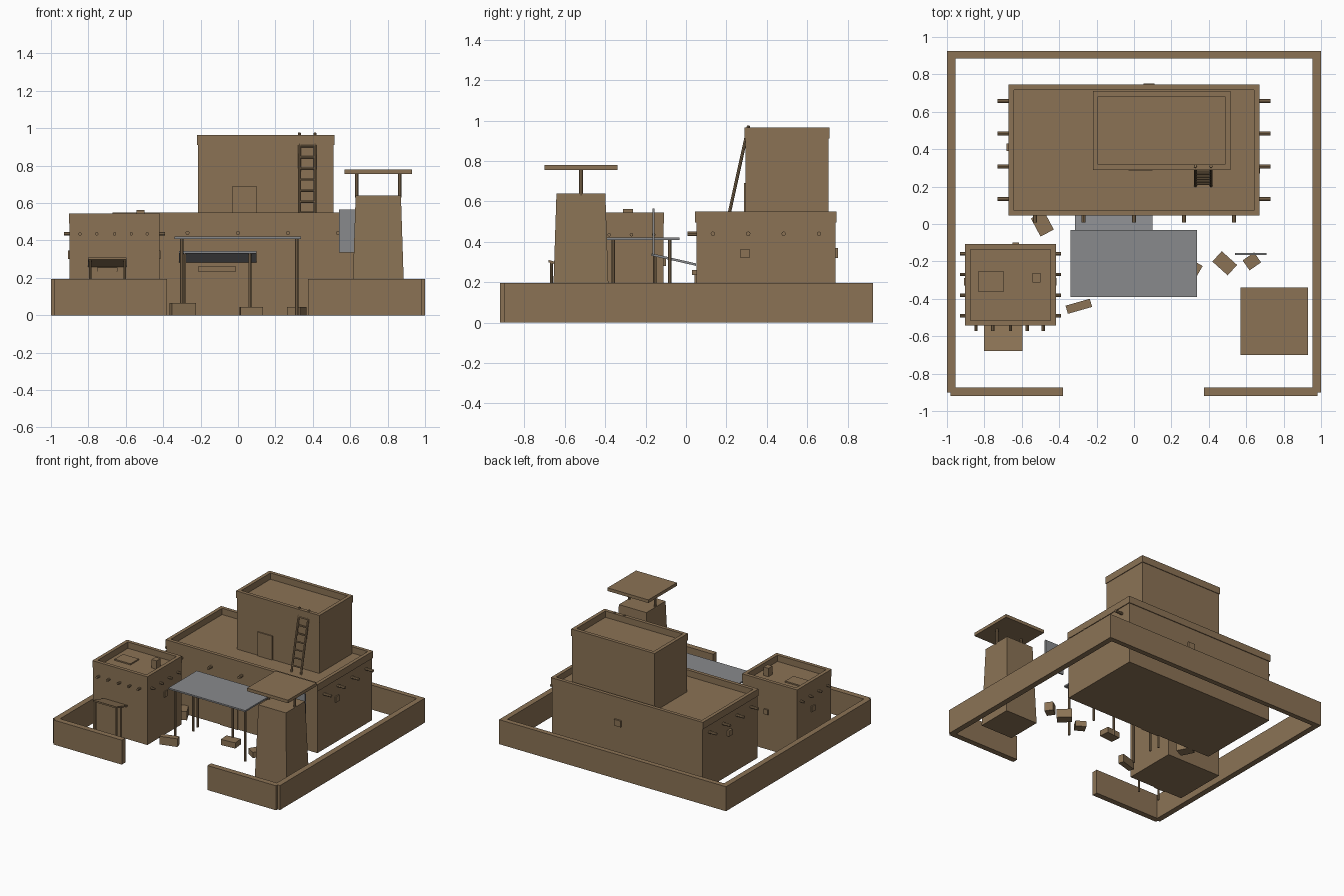
import bpy, bmesh, math
from mathutils import Matrix, Vector

if "Cube" in bpy.data.objects:
    bpy.data.objects.remove(bpy.data.objects["Cube"])


def material(name, rgb):
    m = bpy.data.materials.new(name)
    m.diffuse_color = (*rgb, 1)
    m.use_nodes = True
    m.node_tree.nodes["Principled BSDF"].inputs["Base Color"].default_value = m.diffuse_color
    return m


CLAY = material("mud_brown", (0.258, 0.171, 0.091))
METAL = material("sheet_grey", (0.25, 0.255, 0.265))


def finish(name, bm, mat):
    bmesh.ops.recalc_face_normals(bm, faces=bm.faces)
    me = bpy.data.meshes.new(name)
    bm.to_mesh(me)
    bm.free()
    me.materials.append(mat)
    ob = bpy.data.objects.new(name, me)
    bpy.context.collection.objects.link(ob)
    return ob


def boxes(name, ranges, mat=CLAY):
    """One object from several (x0, x1, y0, y1, z0, z1) boxes."""
    bm = bmesh.new()
    for x0, x1, y0, y1, z0, z1 in ranges:
        bmesh.ops.create_cube(bm, size=1, matrix=Matrix.Translation(
            ((x0 + x1) / 2, (y0 + y1) / 2, (z0 + z1) / 2))
            @ Matrix.Diagonal((x1 - x0, y1 - y0, z1 - z0, 1)))
    return finish(name, bm, mat)


def rods(name, ends, r, mat=CLAY, sides=8):
    """Cylinders between pairs of points."""
    bm = bmesh.new()
    for a, b in ends:
        a, b = Vector(a), Vector(b)
        rot = (b - a).to_track_quat('Z', 'Y').to_matrix().to_4x4()
        bmesh.ops.create_cone(bm, cap_ends=True, segments=sides, radius1=r, radius2=r,
                              depth=(b - a).length,
                              matrix=Matrix.Translation((a + b) / 2) @ rot)
    return finish(name, bm, mat)


def sloped_sheet(name, x0, x1, outer, inner, t, mat):
    """Thin sheet whose (y, z) edges are given."""
    bm = bmesh.new()
    vs = [bm.verts.new((x0, y, z)) for y, z in
          (outer, inner, (inner[0], inner[1] - t), (outer[0], outer[1] - t))]
    f = bm.faces.new(vs)
    ext = bmesh.ops.extrude_face_region(bm, geom=[f])
    bmesh.ops.translate(bm, vec=(x1 - x0, 0, 0),
                        verts=[v for v in ext['geom'] if isinstance(v, bmesh.types.BMVert)])
    return finish(name, bm, mat)


def building(name, x0, x1, y0, y1, z0, roof, top, lip=0.012, w=0.028):
    """Flat-roofed block with a slightly overhanging parapet."""
    boxes(name + "_body", [(x0 + lip, x1 - lip, y0 + lip, y1 - lip, z0, roof)])
    boxes(name + "_parapet", [
        (x0, x1, y0, y0 + w, roof - 0.005, top), (x0, x1, y1 - w, y1, roof - 0.005, top),
        (x0, x0 + w, y0 + w, y1 - w, roof - 0.005, top),
        (x1 - w, x1, y0 + w, y1 - w, roof - 0.005, top)])


# Compound wall with a front gateway
boxes("compound_wall", [
    (-1, -0.955, -0.9, 0.925, 0, 0.195), (0.955, 1, -0.9, 0.925, 0, 0.195),
    (-0.955, 0.955, 0.885, 0.925, 0, 0.195),
    (-0.98, -0.38, -0.92, -0.875, 0, 0.195), (0.375, 0.98, -0.92, -0.875, 0, 0.195)])

# Three flat-roofed blocks
building("main_house", -0.67, 0.67, 0.045, 0.745, 0, 0.5, 0.55, 0.006)
building("upper_room", -0.22, 0.515, 0.29, 0.71, 0.49, 0.915, 0.965, 0.005)
building("side_hut", -0.903, -0.418, -0.543, -0.108, 0, 0.495, 0.545, 0.003)

# Protruding roof beams
beams = [((x, 0.07, 0.44), (x, 0.008, 0.44)) for x in (-0.53, -0.27, 0, 0.267, 0.535)]
beams += [((s * 0.64, y, 0.44), (s * 0.73, y, 0.44))
          for s in (-1, 1) for y in (0.133, 0.308, 0.483, 0.658)]
rods("main_beams", beams, 0.011)
beams = [((x, -0.52, 0.435), (x, -0.572, 0.435)) for x in (-0.845, -0.755, -0.66, -0.57, -0.485)]
beams += [((a, y, 0.435), (b, y, 0.435)) for a, b in ((-0.88, -0.93), (-0.44, -0.39))
          for y in (-0.16, -0.27, -0.38, -0.49)]
rods("hut_beams", beams, 0.009)

# Doors, lintels and shutters
boxes("doors", [(-0.19, -0.035, 0.043, 0.053, 0, 0.235),
                (-0.03, 0.1, 0.286, 0.297, 0.5, 0.69),
                (-0.75, -0.65, -0.548, -0.538, 0, 0.235)])
boxes("lintels", [(-0.215, -0.01, 0.03, 0.055, 0.235, 0.26),
                  (-0.755, -0.645, -0.555, -0.535, 0.235, 0.255)])
boxes("window_shutters", [
    (0.66, 0.674, 0.27, 0.315, 0.32, 0.365), (-0.682, -0.66, 0.39, 0.43, 0.32, 0.365),
    (0.05, 0.11, 0.735, 0.752, 0.32, 0.37), (-0.65, -0.615, -0.115, -0.1, 0.28, 0.32),
    (-0.908, -0.895, -0.33, -0.29, 0.3, 0.345), (-0.425, -0.414, -0.33, -0.29, 0.3, 0.345)])

# Hut roof hatch, chimney and porch
boxes("hut_hatch", [(-0.835, -0.695, -0.36, -0.255, 0.49, 0.505)])
boxes("hut_chimney", [(-0.543, -0.5, -0.312, -0.262, 0.49, 0.562)])
sloped_sheet("hut_porch", -0.803, -0.597, (-0.68, 0.31), (-0.54, 0.27), 0.012, CLAY)
rods("hut_porch_posts", [((x, -0.665, 0), (x, -0.665, 0.3)) for x in (-0.79, -0.605)], 0.007)

# Courtyard awning and doorway canopy
boxes("courtyard_awning", [(-0.34, 0.337, -0.39, -0.033, 0.408, 0.42)], METAL)
rods("awning_posts", [((x, y, 0), (x, y, 0.41)) for x in (-0.3, 0.315)
                      for y in (-0.36, -0.08)], 0.009)
sloped_sheet("door_canopy", -0.315, 0.098, (-0.17, 0.343), (0.05, 0.293), 0.012, METAL)
rods("canopy_posts", [((x, -0.155, 0), (x, -0.155, 0.33)) for x in (-0.285, 0.063)], 0.008)

# Hanging sheet beside the tower
boxes("loose_sheet", [(0.54, 0.708, -0.167, -0.155, 0.335, 0.565)], METAL)

# Tapered watchtower with a roof on two posts
bm = bmesh.new()
bmesh.ops.create_cone(bm, cap_ends=True, segments=4, radius1=0.142 * math.sqrt(2),
                      radius2=0.121 * math.sqrt(2), depth=0.64,
                      matrix=Matrix.Translation((0.75, -0.52, 0.32))
                      @ Matrix.Rotation(math.pi / 4, 4, 'Z'))
finish("watchtower", bm, CLAY)
boxes("tower_roof", [(0.57, 0.93, -0.7, -0.34, 0.755, 0.78)])
rods("tower_posts", [((x, -0.52, 0.63), (x, -0.52, 0.76)) for x in (0.635, 0.865)], 0.01)

# Ladder to the upper roof
foot, head = Vector((0, 0.205, 0.5)), Vector((0, 0.31, 0.975))
rods("ladder_rails", [(foot + Vector((x, 0, 0)), head + Vector((x, 0, 0)))
                      for x in (0.328, 0.412)], 0.008)
rungs = []
for i in range(7):
    p = foot.lerp(head, 0.1 + 0.125 * i)
    rungs.append((p + Vector((0.328, 0, 0)), p + Vector((0.412, 0, 0))))
rods("ladder_rungs", rungs, 0.006)

# Scattered crates: x, y, width, depth, height, turn
for i, (x, y, w, d, h, turn) in enumerate([
        (-0.49, 0.0, 0.08, 0.11, 0.07, 28), (-0.295, -0.44, 0.135, 0.045, 0.065, 16),
        (0.485, -0.21, 0.11, 0.075, 0.07, -42), (0.63, -0.2, 0.075, 0.065, 0.07, 35),
        (0.07, -0.19, 0.12, 0.08, 0.045, 5), (0.315, -0.235, 0.08, 0.07, 0.045, -30)]):
    ob = boxes(f"crate_{i + 1}", [(-w / 2, w / 2, -d / 2, d / 2, 0, h)])
    ob.location = (x, y, 0)
    ob.rotation_euler.z = math.radians(turn)
